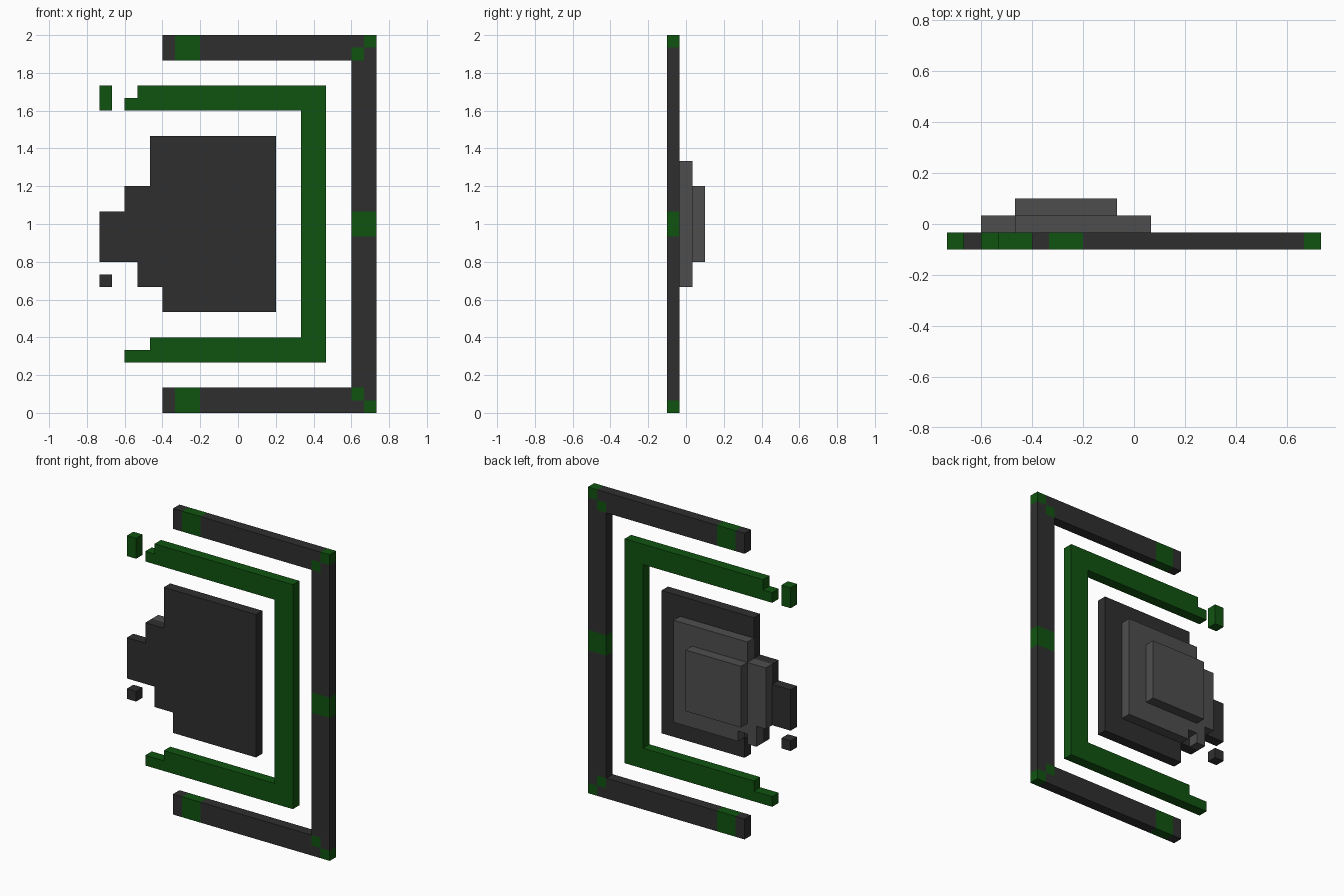
import bpy, bmesh

cube = bpy.data.objects.get("Cube")
if cube:
    bpy.data.objects.remove(cube, do_unlink=True)

U = 1 / 15                    # one block
WIDTH, HEIGHT, DEPTH = 22, 30, 3


def material(name, rgb):
    m = bpy.data.materials.new(name)
    m.use_nodes = True
    m.diffuse_color = (*rgb, 1)
    m.node_tree.nodes["Principled BSDF"].inputs["Base Color"].default_value = (*rgb, 1)
    return m


DARK = material("charcoal", (0.028, 0.028, 0.028))
GREY = material("mid_grey", (0.076, 0.076, 0.076))
GREEN = material("deep_green", (0.005, 0.088, 0.005))


def slab(name, outline, mat, layer=0):
    """Extrude an outline of (x, z) block corners one block deep."""
    bm = bmesh.new()
    y = (layer - DEPTH / 2) * U
    face = bm.faces.new([bm.verts.new(((x - WIDTH / 2) * U, y, z * U)) for x, z in outline])
    ext = bmesh.ops.extrude_face_region(bm, geom=[face])
    moved = [v for v in ext["geom"] if isinstance(v, bmesh.types.BMVert)]
    bmesh.ops.translate(bm, verts=moved, vec=(0, U, 0))
    bmesh.ops.recalc_face_normals(bm, faces=bm.faces)
    mesh = bpy.data.meshes.new(name)
    bm.to_mesh(mesh)
    bm.free()
    mesh.materials.append(mat)
    obj = bpy.data.objects.new(name, mesh)
    bpy.context.collection.objects.link(obj)


def rect(x0, x1, z0, z1):
    return [(x0, z0), (x1, z0), (x1, z1), (x0, z1)]


def mirrored(name, outline, mat):
    """Build a part at the top and its copy at the bottom."""
    slab("upper_" + name, outline, mat)
    slab("lower_" + name, [(x, HEIGHT - z) for x, z in outline], mat)


# Outer bracket: rails and upright interlocking with green corner blocks
mirrored("rail_tip", rect(5, 6, 28, 30), DARK)
mirrored("rail_band", rect(6, 8, 28, 30), GREEN)
mirrored("rail", [(8, 28), (20, 28), (20, 29), (21, 29), (21, 30), (8, 30)], DARK)
mirrored("inner_corner_block", rect(20, 21, 28, 29), GREEN)
mirrored("outer_corner_block", rect(21, 22, 29, 30), GREEN)
mirrored("upright", [(20, 16), (22, 16), (22, 29), (21, 29), (21, 28), (20, 28)], DARK)
slab("upright_band", rect(20, 22, 14, 16), GREEN)

# Inner green bracket with stepped ends
slab("inner_bracket", [(2, 4), (18, 4), (18, 26), (3, 26), (3, 25), (2, 25), (2, 24),
                       (16, 24), (16, 6), (4, 6), (4, 5), (2, 5)], GREEN)

# Central plate with stepped left edge
slab("front_plate", [(5, 8), (14, 8), (14, 22), (4, 22), (4, 18), (2, 18), (2, 16), (0, 16),
                     (0, 12), (3, 12), (3, 10), (5, 10)], DARK)

# Raised layers on the back, the first with a small notch below
slab("middle_plate", [(5, 10), (12, 10), (12, 20), (4, 20), (4, 18), (2, 18), (2, 12),
                      (3, 12), (3, 10), (4, 10), (4, 11), (5, 11)], GREY, 1)
slab("back_plate", rect(4, 10, 12, 18), GREY, 2)

# Loose fragments
slab("green_fragment", rect(0, 1, 24, 26), GREEN)
slab("dark_fragment", rect(0, 1, 10, 11), DARK)
